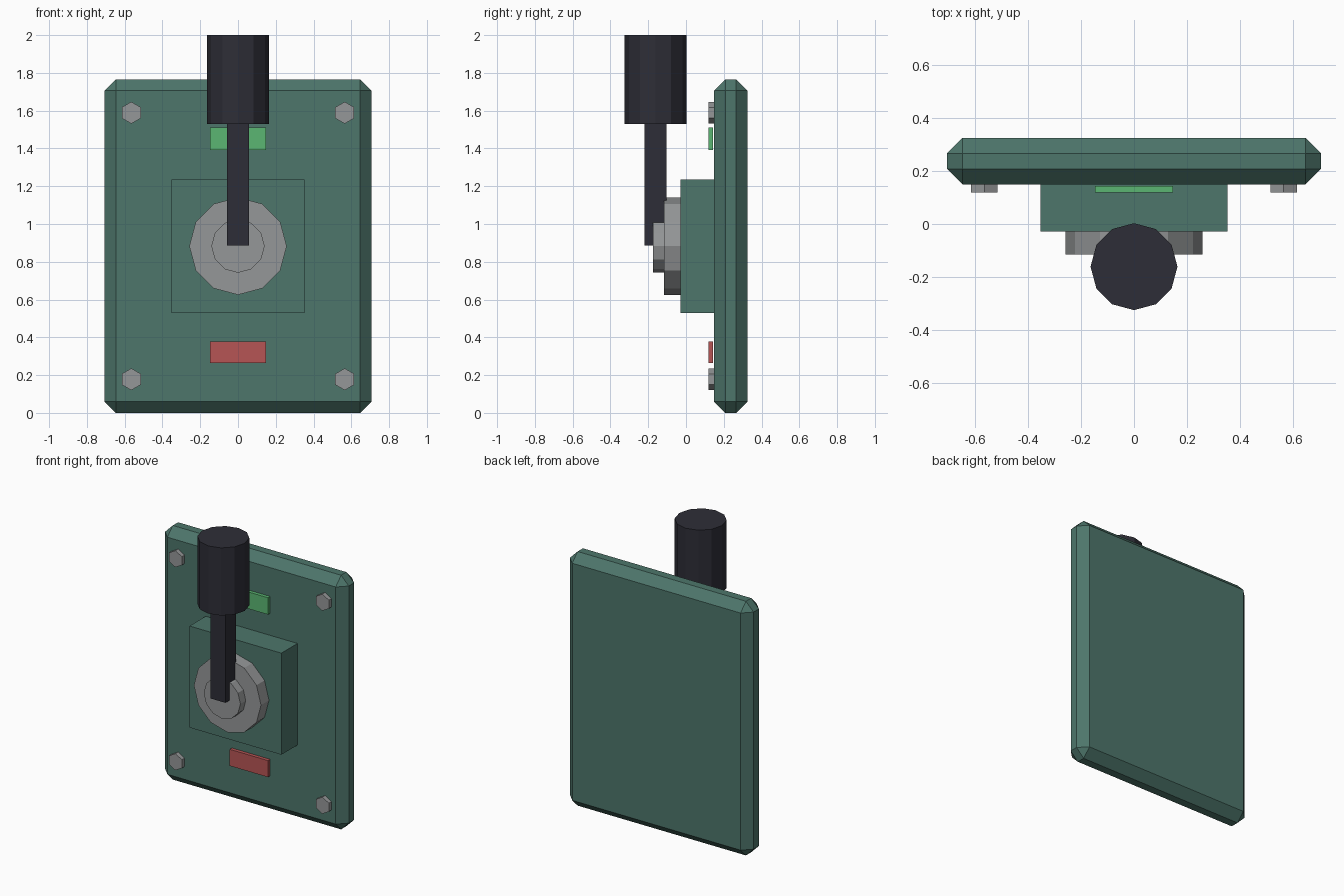
import bpy, math

if "Cube" in bpy.data.objects:
    bpy.data.objects.remove(bpy.data.objects["Cube"])

def material(name, rgb):
    m = bpy.data.materials.new(name)
    m.diffuse_color = (*rgb, 1)
    m.use_nodes = True
    m.node_tree.nodes["Principled BSDF"].inputs["Base Color"].default_value = m.diffuse_color
    return m

green = material("green_paint", (0.075, 0.180, 0.147))
steel = material("steel_grey", (0.30, 0.31, 0.315))
dark = material("dark_grip", (0.027, 0.027, 0.038))
lamp_green = material("lamp_green", (0.105, 0.47, 0.17))
lamp_red = material("lamp_red", (0.47, 0.091, 0.091))

def box(name, mat, x, y, z):
    """Box given by (min, max) on each axis."""
    bpy.ops.mesh.primitive_cube_add(size=1, location=[(a + b) / 2 for a, b in (x, y, z)])
    ob = bpy.context.object
    ob.name = name
    ob.scale = [b - a for a, b in (x, y, z)]
    bpy.ops.object.transform_apply(location=False, rotation=False, scale=True)
    ob.data.materials.append(mat)
    return ob

def disc(name, mat, sides, r, x, z, y0, y1):
    """Flat-sided cylinder along y with a vertex pointing up."""
    bpy.ops.mesh.primitive_cylinder_add(vertices=sides, radius=r, depth=y1 - y0,
        location=(x, (y0 + y1) / 2, z), rotation=(math.pi / 2, 0, 0))
    ob = bpy.context.object
    ob.name = name
    ob.data.materials.append(mat)
    return ob

MID = 0.883

# Chamfered wall plate
plate = box("back_plate", green, (-0.706, 0.706), (0.149, 0.325), (0, 1.766))
bevel = plate.modifiers.new("chamfer", 'BEVEL')
bevel.width, bevel.segments = 0.059, 1

# Raised housing with pivot
box("housing", green, (-0.353, 0.353), (-0.028, 0.149), (0.53, 1.236))
disc("pivot_disc", steel, 12, 0.258, 0, MID, -0.116, -0.028)
disc("pivot_hub", steel, 12, 0.141, 0, MID, -0.175, -0.116)

# Lever and grip
box("lever_arm", dark, (-0.058, 0.058), (-0.22, -0.104), (0.885, 1.54))
bpy.ops.mesh.primitive_cylinder_add(vertices=12, radius=0.164, depth=0.47, location=(0, -0.161, 1.765))
grip = bpy.context.object
grip.name = "lever_grip"
grip.data.materials.append(dark)

# Indicator lamps
box("upper_lamp", lamp_green, (-0.147, 0.147), (0.119, 0.143), (1.393, 1.51))
box("lower_lamp", lamp_red, (-0.147, 0.147), (0.119, 0.143), (0.263, 0.378))

# Hexagonal corner bolts
for x in (-0.565, 0.565):
    for z in (0.178, 1.589):
        disc("corner_bolt", steel, 6, 0.058, x, z, 0.119, 0.149)
